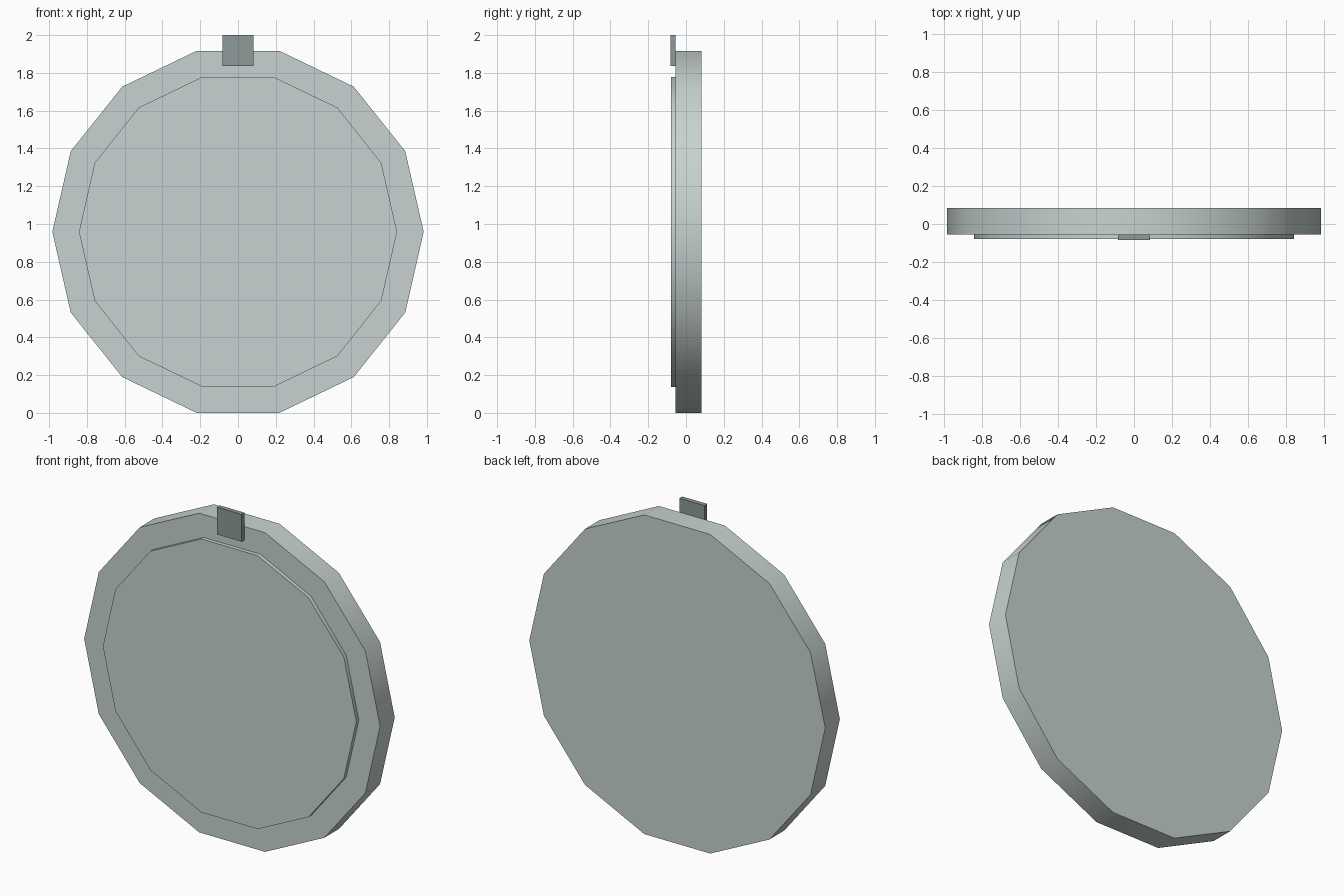
import bpy, math
from mathutils import Matrix

if "Cube" in bpy.data.objects:
    bpy.data.objects.remove(bpy.data.objects["Cube"])

SIDES = 14
CENTRE_Z = 0.983 * math.cos(math.pi / SIDES)  # flat side rests on the ground


def material(name, rgb):
    m = bpy.data.materials.new(name)
    m.diffuse_color = (*rgb, 1)
    m.use_nodes = True
    m.node_tree.nodes["Principled BSDF"].inputs["Base Color"].default_value = m.diffuse_color
    return m


pale = material("pale grey green", (0.57, 0.65, 0.63))
dark = material("dark grey green", (0.27, 0.325, 0.315))


def disc(name, radius, y0, y1, mat):
    """Low-poly disc facing -y with a corner pointing along x."""
    bpy.ops.mesh.primitive_cylinder_add(vertices=SIDES, radius=radius, depth=y1 - y0)
    ob = bpy.context.object
    ob.name = name
    # primitive starts at local +y: turn a corner to +x, then stand it up
    ob.data.transform(Matrix.Rotation(math.pi / 2, 4, 'X') @ Matrix.Rotation(-math.pi / 2, 4, 'Z'))
    ob.location = (0, (y0 + y1) / 2, CENTRE_Z)
    ob.data.materials.append(mat)
    bpy.ops.object.shade_smooth_by_angle(angle=math.radians(30))
    return ob


# Body and raised front face
disc("disc_body", 0.983, -0.056, 0.083, pale)
disc("raised_face", 0.842, -0.080, -0.056, pale)

# Small square tab at the top of the rim
bpy.ops.mesh.primitive_cube_add(size=1, location=(0, -0.0695, 1.918))
tab = bpy.context.object
tab.name = "top_tab"
tab.data.transform(Matrix.Diagonal((0.166, 0.027, 0.164, 1)))
tab.data.materials.append(dark)
